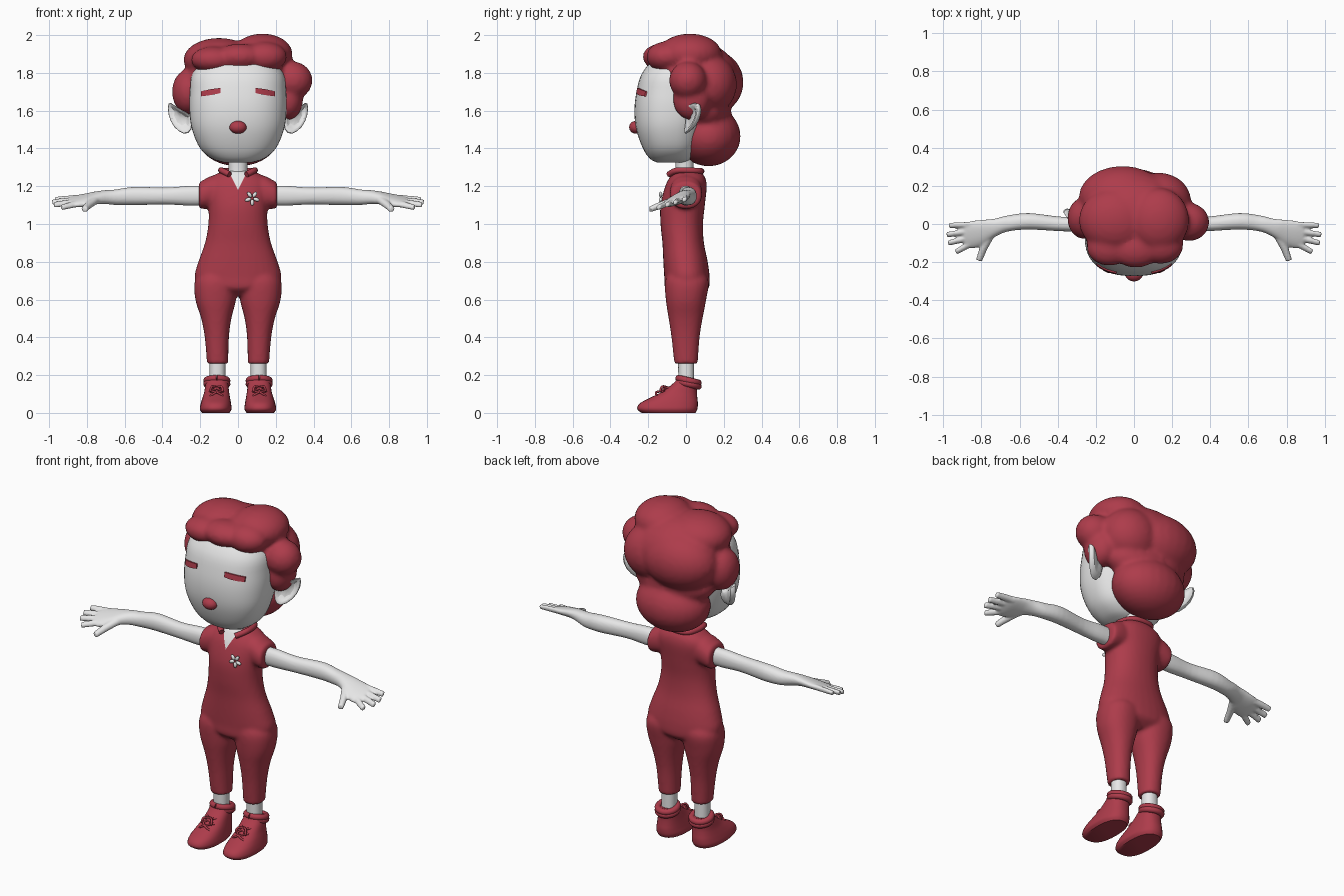
import bpy, bmesh, math
from mathutils import Vector, Matrix

if "Cube" in bpy.data.objects:
    bpy.data.objects.remove(bpy.data.objects["Cube"])


def material(name, colour):
    mat = bpy.data.materials.new(name)
    mat.use_nodes = True
    mat.diffuse_color = colour
    mat.node_tree.nodes["Principled BSDF"].inputs["Base Color"].default_value = colour
    return mat


RED = material("dark red", (0.42, 0.045, 0.07, 1))
GREY = material("light grey", (0.8, 0.8, 0.8, 1))


def add_object(name, bm, mat):
    bmesh.ops.recalc_face_normals(bm, faces=bm.faces)
    mesh = bpy.data.meshes.new(name)
    bm.to_mesh(mesh)
    bm.free()
    mesh.materials.append(mat)
    obj = bpy.data.objects.new(name, mesh)
    bpy.context.collection.objects.link(obj)
    return obj


def mirror(obj):
    obj.modifiers.new("Mirror", "MIRROR").use_mirror_merge = False
    return obj


def spline_rows(rows, steps=4):
    """Catmull-Rom interpolation between the rows of a table."""
    rows = [Vector(r) for r in rows]
    out = []
    for i in range(len(rows) - 1):
        a, b, c, d = rows[max(i - 1, 0)], rows[i], rows[i + 1], rows[min(i + 2, len(rows) - 1)]
        for s in range(steps):
            t = s / steps
            out.append(b + (c - a) * (t / 2) + (a * 2 - b * 5 + c * 4 - d) * (t * t / 2)
                       + (b * 3 - a - c * 3 + d) * (t ** 3 / 2))
    return out + [rows[-1]]


def loft(bm, rows, axis="z", power=2.2, sides=32):
    """Skin rings given as (position, centre u, radius u, low v, high v)."""
    previous = None
    for pos, cu, ru, lo, hi in spline_rows(rows):
        ring = []
        for k in range(sides):
            c, s = math.cos(math.tau * k / sides), math.sin(math.tau * k / sides)
            u = cu + ru * math.copysign(abs(c) ** (2 / power), c)
            v = (lo + hi) / 2 + (hi - lo) / 2 * math.copysign(abs(s) ** (2 / power), s)
            ring.append(bm.verts.new((u, v, pos) if axis == "z" else (pos, u, v)))
        if previous:
            for k in range(sides):
                j = (k + 1) % sides
                bm.faces.new((previous[k], previous[j], ring[j], ring[k]))
        else:
            bm.faces.new(ring)
        previous = ring
    bm.faces.new(previous)


def ball(bm, centre, radii, turn=Matrix()):
    bmesh.ops.create_uvsphere(bm, u_segments=24, v_segments=14, radius=1,
                              matrix=Matrix.Translation(centre) @ turn @ Matrix.Diagonal((*radii, 1)))


def bake(obj):
    graph = bpy.context.evaluated_depsgraph_get()
    mesh = bpy.data.meshes.new_from_object(obj.evaluated_get(graph))
    return mesh


def tube(bm, points, radius, tip=1):
    """Round tube along a smooth path, tapering towards its tip."""
    curve = bpy.data.curves.new("path", "CURVE")
    curve.dimensions = "3D"
    curve.bevel_depth, curve.bevel_resolution, curve.use_fill_caps = radius, 3, True
    path = spline_rows(points)
    line = curve.splines.new("POLY")
    line.points.add(len(path) - 1)
    for i, (point, p) in enumerate(zip(line.points, path)):
        point.co = (*p, 1)
        point.radius = 1 + (tip - 1) * i / (len(path) - 1)
    obj = bpy.data.objects.new("path", curve)
    bpy.context.collection.objects.link(obj)
    mesh = bake(obj)
    bm.from_mesh(mesh)
    bpy.data.objects.remove(obj)
    bpy.data.meshes.remove(mesh)


def fuse(obj, voxel, smoothing):
    """Merge overlapping volumes into one soft skin."""
    remesh = obj.modifiers.new("Remesh", "REMESH")
    remesh.mode, remesh.voxel_size = "VOXEL", voxel
    smooth = obj.modifiers.new("Smooth", "SMOOTH")
    smooth.factor, smooth.iterations = 0.5, smoothing
    mat = obj.data.materials[0]
    mesh = bake(obj)
    obj.modifiers.clear()
    obj.data = mesh
    mesh.materials.clear()
    mesh.materials.append(mat)
    return obj


# Overalls: torso, short sleeves and legs in one skin
bm = bmesh.new()
loft(bm, [(0.62, 0, 0.1, -0.06, 0.07), (0.66, 0, 0.2, -0.11, 0.12), (0.72, 0, 0.23, -0.115, 0.125),
          (0.8, 0, 0.21, -0.12, 0.115), (0.9, 0, 0.175, -0.125, 0.095), (1, 0, 0.157, -0.135, 0.09),
          (1.1, 0, 0.157, -0.135, 0.1), (1.2, 0, 0.17, -0.11, 0.11), (1.25, 0, 0.14, -0.085, 0.1),
          (1.28, 0, 0.08, -0.065, 0.075)])
for side in (1, -1):
    loft(bm, [(z, side * cx, r, lo, hi) for z, cx, r, lo, hi in (
        (0.26, 0.108, 0.056, -0.062, 0.062), (0.4, 0.112, 0.064, -0.077, 0.072),
        (0.5, 0.115, 0.08, -0.092, 0.088), (0.6, 0.118, 0.108, -0.107, 0.107),
        (0.7, 0.115, 0.113, -0.11, 0.12), (0.76, 0.1, 0.08, -0.08, 0.08))])
    loft(bm, [(side * x, 0, r, lo, hi) for x, r, lo, hi in (
        (0.08, 0.08, 1.09, 1.26), (0.14, 0.085, 1.085, 1.255), (0.18, 0.085, 1.08, 1.235),
        (0.207, 0.08, 1.08, 1.22))], axis="x")
overalls = fuse(add_object("overalls", bm, RED), 0.011, 4)

# Open neckline cut into the chest
overalls.data.materials.append(GREY)
bm = bmesh.new()
bm.from_mesh(overalls.data)
for side in (1, -1):
    faces = [f for f in bm.faces if f.calc_center_median().z > 1.15 and f.calc_center_median().y < 0.02]
    geom = set(faces) | {e for f in faces for e in f.edges} | {v for f in faces for v in f.verts}
    bmesh.ops.bisect_plane(bm, geom=list(geom), plane_co=(0, 0, 1.18), plane_no=(side, 0, -0.5))
for f in bm.faces:
    c = f.calc_center_median()
    f.material_index = int(c.y < 0 and abs(c.x) < (c.z - 1.18) * 0.5)
bm.to_mesh(overalls.data)
bm.free()

# Collar
bm = bmesh.new()
half = [(0.045, -0.09, 1.262), (0.085, -0.05, 1.283), (0.085, 0.02, 1.283), (0.05, 0.075, 1.28)]
tube(bm, half + [(-x, y, z) for x, y, z in reversed(half)], 0.016)
add_object("collar", bm, RED)

# Chest flower
bm = bmesh.new()
for k in range(5):
    turn = Matrix.Rotation(math.tau * k / 5 + 0.3, 4, "Y")
    ball(bm, Vector((0.075, -0.134, 1.137)) + turn @ Vector((0.023, 0, 0)), (0.017, 0.009, 0.01), turn)
add_object("chest_flower", bm, GREY)

# Neck, head and nose
bm = bmesh.new()
loft(bm, [(1.22, 0, 0.055, -0.06, 0.05), (1.3, 0, 0.05, -0.055, 0.04), (1.42, 0, 0.06, -0.06, 0.05)])
add_object("neck", bm, GREY)
HEAD = [(1.325, 0, 0.07, -0.15, -0.01), (1.345, 0, 0.135, -0.19, 0.03), (1.4, 0, 0.2, -0.228, 0.07),
        (1.5, 0, 0.243, -0.263, 0.1), (1.6, 0, 0.257, -0.273, 0.13), (1.7, 0, 0.255, -0.262, 0.14),
        (1.8, 0, 0.24, -0.232, 0.13), (1.9, 0, 0.16, -0.15, 0.08)]
bm = bmesh.new()
loft(bm, HEAD, power=2.4, sides=48)
add_object("head", bm, GREY)
bm = bmesh.new()
ball(bm, (0, -0.265, 1.512), (0.045, 0.036, 0.034))
add_object("nose", bm, RED)


# Brows lying on the curved face
def face_point(x, z, lift):
    _, _, r, lo, hi = min(spline_rows(HEAD, 40), key=lambda row: abs(row[0] - z))
    return (x, (lo + hi) / 2 - (hi - lo) / 2 * (1 - (x / r) ** 2.4) ** (1 / 2.4) - lift, z)


bm = bmesh.new()
strips = []
for k in range(7):
    t = k / 6
    x, mid, tall = 0.092 + 0.105 * t, 1.707 - 0.018 * t, 0.013 + 0.01 * t * (1 - t)
    strips.append([bm.verts.new(face_point(x, mid + dz, lift))
                   for dz, lift in ((-tall, -0.005), (-tall, 0.008), (tall, 0.008), (tall, -0.005))])
for a, b in zip(strips, strips[1:]):
    for i in range(4):
        bm.faces.new((a[i], a[i - 1], b[i - 1], b[i]))
bm.faces.new(strips[0])
bm.faces.new(strips[-1])
mirror(add_object("brows", bm, RED))

# Pointed ears with a hollow
bm = bmesh.new()
rim = [(0.235, 0, 1.58), (0.3, -0.035, 1.6), (0.345, 0.015, 1.635), (0.375, 0.065, 1.655), (0.375, 0.06, 1.58),
       (0.345, 0.03, 1.51), (0.285, -0.02, 1.465), (0.24, -0.01, 1.49)]
centre = sum((Vector(p) for p in rim), Vector()) / len(rim)
loops = []
for scale, back in ((0.3, 0.05), (0.8, 0.045), (1, 0.012), (0.98, 0), (0.72, 0), (0.58, 0.022)):
    loops.append([bm.verts.new(centre + (Vector(p) - centre) * scale + Vector((-0.2, 0.8, 0)) * back) for p in rim])
for a, b in zip(loops, loops[1:]):
    for i in range(len(rim)):
        bm.faces.new((a[i - 1], a[i], b[i], b[i - 1]))
bm.faces.new(loops[0])
bm.faces.new(loops[-1])
ears = mirror(add_object("ears", bm, GREY))
ears.modifiers.new("Subdivision", "SUBSURF").levels = 1

# Hair: overlapping locks fused together
bm = bmesh.new()
for centre, radii in (
        ((0, 0.04, 1.77), (0.28, 0.24, 0.2)), ((0.13, 0.02, 1.9), (0.16, 0.17, 0.108)),
        ((-0.1, 0.02, 1.87), (0.19, 0.17, 0.115)), ((-0.13, -0.12, 1.87), (0.12, 0.1, 0.07)),
        ((0.01, -0.13, 1.885), (0.13, 0.1, 0.07)), ((0.14, -0.11, 1.885), (0.12, 0.1, 0.08)),
        ((-0.26, 0.03, 1.7), (0.09, 0.11, 0.12)), ((0.29, 0.01, 1.76), (0.105, 0.1, 0.1)),
        ((0.265, 0.03, 1.66), (0.08, 0.1, 0.11)), ((-0.06, 0.14, 1.75), (0.23, 0.165, 0.17)),
        ((0.13, 0.12, 1.74), (0.17, 0.15, 0.16)), ((0, 0.12, 1.465), (0.22, 0.17, 0.16)),
        ((0, 0.1, 1.6), (0.25, 0.14, 0.12))):
    ball(bm, centre, radii)
fuse(add_object("hair", bm, RED), 0.014, 6)

# Arms and hands
bm = bmesh.new()
loft(bm, [(0.13, 0, 0.04, 1.1, 1.2), (0.25, 0, 0.04, 1.097, 1.202), (0.38, 0, 0.038, 1.103, 1.193),
          (0.55, 0.014, 0.043, 1.1, 1.196), (0.66, 0.003, 0.042, 1.1, 1.18), (0.73, -0.02, 0.048, 1.102, 1.168),
          (0.79, -0.045, 0.067, 1.1, 1.156), (0.85, -0.056, 0.072, 1.1, 1.146), (0.89, -0.058, 0.06, 1.108, 1.138)],
     axis="x")
for base, tip in (((0.85, -0.005), (0.97, -0.008)), ((0.86, -0.04), (0.983, -0.056)),
                  ((0.86, -0.073), (0.975, -0.1)), ((0.85, -0.1), (0.935, -0.147))):
    tube(bm, [(*base, 1.123), (*tip, 1.117)], 0.018, 0.8)
tube(bm, [(0.75, -0.05, 1.13), (0.79, -0.13, 1.125), (0.813, -0.192, 1.12)], 0.024, 0.7)
for v in bm.verts:
    v.co.z += 0.3 * (v.co.y + 0.05) * min(max((v.co.x - 0.65) / 0.12, 0), 1)
mirror(fuse(add_object("arms", bm, GREY), 0.006, 4))

# Ankles
bm = bmesh.new()
loft(bm, [(0.12, 0.11, 0.042, -0.04, 0.044), (0.3, 0.108, 0.042, -0.042, 0.042)])
mirror(add_object("ankles", bm, GREY))

# Shoes with padded cuffs and crossed laces
bm = bmesh.new()
loft(bm, [(0, 0.118, 0.072, -0.235, 0.05), (0.02, 0.118, 0.084, -0.258, 0.06), (0.05, 0.117, 0.08, -0.245, 0.063),
          (0.08, 0.115, 0.073, -0.19, 0.06), (0.11, 0.113, 0.066, -0.13, 0.058),
          (0.15, 0.112, 0.06, -0.075, 0.06), (0.175, 0.112, 0.054, -0.05, 0.055)], power=2.4)
mirror(add_object("shoes", bm, RED))
bm = bmesh.new()
ring = [(0.112 + 0.054 * math.cos(a), 0.013 + 0.052 * math.sin(a), 0.163 - 0.012 * math.sin(a))
        for a in (math.tau * k / 12 - math.pi / 2 for k in range(13))]
for lift in (-0.01, 0.008):
    tube(bm, [(x, y, z + lift) for x, y, z in ring], 0.018)
mirror(add_object("shoe_cuffs", bm, RED))
bm = bmesh.new()
for y, z in ((-0.165, 0.098), (-0.125, 0.118)):
    for s in (1, -1):
        tube(bm, [(0.113 - s * 0.035, y + 0.01, z - 0.008), (0.113, y + 0.008, z + 0.012),
                  (0.113 + s * 0.035, y + 0.05, z + 0.016)], 0.006)
for s in (1, -1):
    tube(bm, [(0.113, -0.1, 0.135), (0.113 + s * 0.025, -0.125, 0.14), (0.113 + s * 0.03, -0.135, 0.115),
              (0.113, -0.105, 0.13)], 0.006)
mirror(add_object("shoe_laces", bm, RED))

# Smooth shading that keeps hard edges
bpy.ops.object.select_all(action="DESELECT")
for obj in bpy.context.collection.objects:
    if obj.type == "MESH":
        obj.select_set(True)
        bpy.context.view_layer.objects.active = obj
bpy.ops.object.shade_smooth_by_angle(angle=math.radians(50))
